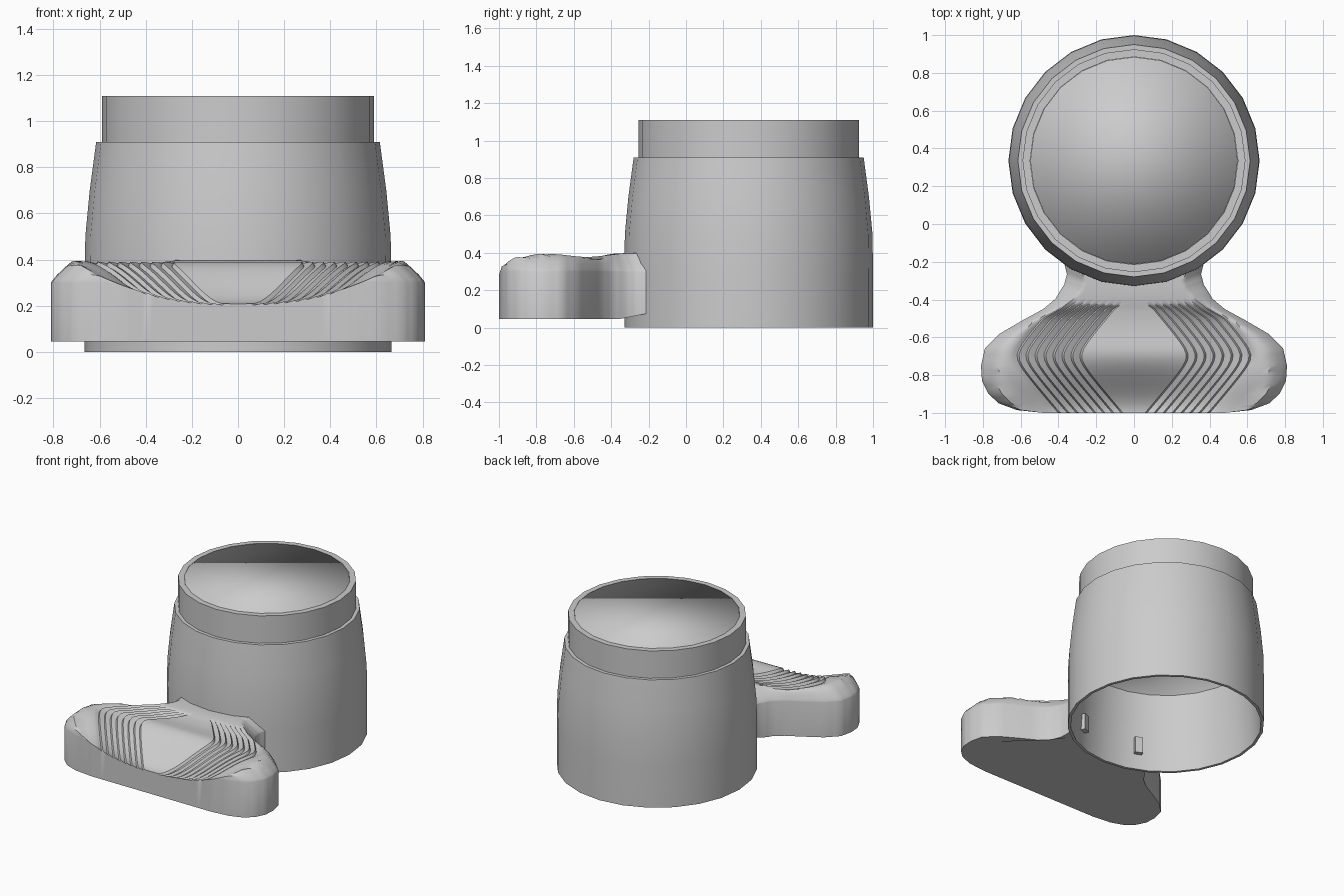
import bpy, bmesh, math

cube = bpy.data.objects.get("Cube")
if cube:
    bpy.data.objects.remove(cube, do_unlink=True)

grey = bpy.data.materials.new("light_grey")
grey.use_nodes = True
grey.diffuse_color = (0.6, 0.6, 0.6, 1)
grey.node_tree.nodes["Principled BSDF"].inputs["Base Color"].default_value = (0.6, 0.6, 0.6, 1)

SIDES = 24
CUP_Y = 0.335


def finish(bm, name, sharp_angle):
    """Turn a bmesh into a smooth-shaded object."""
    bmesh.ops.recalc_face_normals(bm, faces=bm.faces)
    mesh = bpy.data.meshes.new(name)
    bm.to_mesh(mesh)
    bm.free()
    mesh.materials.append(grey)
    ob = bpy.data.objects.new(name, mesh)
    bpy.context.collection.objects.link(ob)
    bpy.ops.object.select_all(action='DESELECT')
    ob.select_set(True)
    bpy.context.view_layer.objects.active = ob
    bpy.ops.object.shade_smooth_by_angle(angle=math.radians(sharp_angle))


def lathe(name, profile, sharp_angle):
    """Revolve (radius, height) points around the cup axis and cap both ends."""
    bm = bmesh.new()
    rings = []
    for r, z in profile:
        angles = [2 * math.pi * i / SIDES for i in range(SIDES)]
        rings.append([bm.verts.new((r * math.cos(a), CUP_Y + r * math.sin(a), z)) for a in angles])
    for lo, hi in zip(rings, rings[1:]):
        for i in range(SIDES):
            j = (i + 1) % SIDES
            bm.faces.new((lo[i], lo[j], hi[j], hi[i]))
    bm.faces.new(rings[0])
    bm.faces.new(rings[-1])
    finish(bm, name, sharp_angle)


# Cup: hollow underneath, tapered body, stepped collar on top
lathe("cup_body", [(0.605, 0.575), (0.645, 0), (0.665, 0), (0.665, 0.3),
                   (0.662, 0.5), (0.643, 0.7), (0.615, 0.91), (0.59, 0.91),
                   (0.59, 1.11), (0.55, 1.11), (0.55, 1.06)], 35)

# Plug filling the collar and ceiling of the hollow, softly shaded over their rims
lathe("top_plug", [(0.549, 1.03), (0.549, 1.11)], 180)
lathe("inner_ceiling", [(0.605, 0.57), (0.605, 0.62)], 180)

# Small latch lugs on the inner wall
for side, name in ((-1, "right_lug"), (1, "left_lug")):
    bm = bmesh.new()
    bmesh.ops.create_cube(bm, size=1)
    a = math.radians(-90 + side * 22.5)
    for v in bm.verts:
        r, t = 0.62 + v.co.x * 0.04, v.co.y * 0.055
        v.co = (r * math.cos(a) - t * math.sin(a),
                CUP_Y + r * math.sin(a) + t * math.cos(a), 0.17 + v.co.z * 0.12)
    finish(bm, name, 35)

# Paddle: half widths along its length
OUTLINE = [(-1, 0.48), (-0.985, 0.62), (-0.95, 0.715), (-0.9, 0.77), (-0.83, 0.805), (-0.75, 0.81),
           (-0.66, 0.79), (-0.58, 0.71), (-0.51, 0.59), (-0.45, 0.48), (-0.4, 0.415),
           (-0.33, 0.37), (-0.27, 0.355), (-0.22, 0.37)]
RIDGES = 8


def clamp(v):
    return max(0.0, min(1.0, v))


def half_row(y, w):
    """(x, groove depth) from the middle outwards, following the rounded chevron ridges."""
    e = min(0.23, 0.86 * math.hypot(y + 0.7, 0.05) - 0.04)
    a, b = 0.28 - e, min(0.66 - e, w - 0.05)
    step = (b - a) / RIDGES
    depth = 0.017 * clamp((-0.4 - y) / 0.05)
    row = [(a * i / 4, 0) for i in range(4)]
    for k in range(RIDGES):
        row += [(a + k * step, 0), (a + (k + 0.22) * step, depth), (a + (k + 0.6) * step, depth / 2)]
    return row + [(b + (w - b) * math.sin(i * math.pi / 12), 0) for i in range(7)]


def paddle_height(x, y, w):
    """Gently waved top with a scoop at the front, bevelled sides and a rounded front edge."""
    t = clamp((-0.66 - y) / 0.34)
    wave = 0.02 * math.exp(-((y + 0.53) / 0.14) ** 2)
    scoop = 0.19 * t * t * (3 - 2 * t) * clamp(1 - abs(x / 0.73) ** 2.3)
    front = clamp((y + 1) / 0.11)
    side = clamp((w - abs(x)) / 0.1)
    return min(0.398 - wave - scoop, 0.3 + 0.1 * math.sqrt(1 - (1 - front) ** 2), 0.3 + 0.1 * side ** 0.8)


# Ridged top surface
bm = bmesh.new()
stations = []
for (y0, w0), (y1, w1) in zip(OUTLINE, OUTLINE[1:]):
    stations += [(y0 + f * (y1 - y0) / 3, w0 + f * (w1 - w0) / 3) for f in range(3)]
stations.append(OUTLINE[-1])
grid = []
for y, w in stations:
    half = half_row(y, w)
    row = []
    for x, cut in [(-x, c) for x, c in reversed(half[1:])] + half:
        yy = y
        if y > -0.45:  # neck end follows the round cup wall
            back = CUP_Y - math.sqrt(0.655 ** 2 - min(abs(x), 0.38) ** 2)
            yy = -0.45 + (y + 0.45) / 0.23 * (back + 0.45)
        row.append(bm.verts.new((x, yy, paddle_height(x, y, w) - cut * clamp((y + 1) * 20 + 0.4))))
    grid.append(row)
for r0, r1 in zip(grid, grid[1:]):
    for i in range(len(r0) - 1):
        bm.faces.new((r0[i], r0[i + 1], r1[i + 1], r1[i]))

# Side wall and underside, which lifts slightly at the neck
rim = [e for e in bm.edges if e.is_boundary]
new = bmesh.ops.extrude_edge_only(bm, edges=rim)["geom"]
for v in new:
    if isinstance(v, bmesh.types.BMVert):
        v.co.z = 0.045 + 0.2 * max(0, v.co.y + 0.36)
bmesh.ops.contextual_create(bm, geom=[e for e in new if isinstance(e, bmesh.types.BMEdge) and e.is_boundary])
finish(bm, "thumb_paddle", 38)
